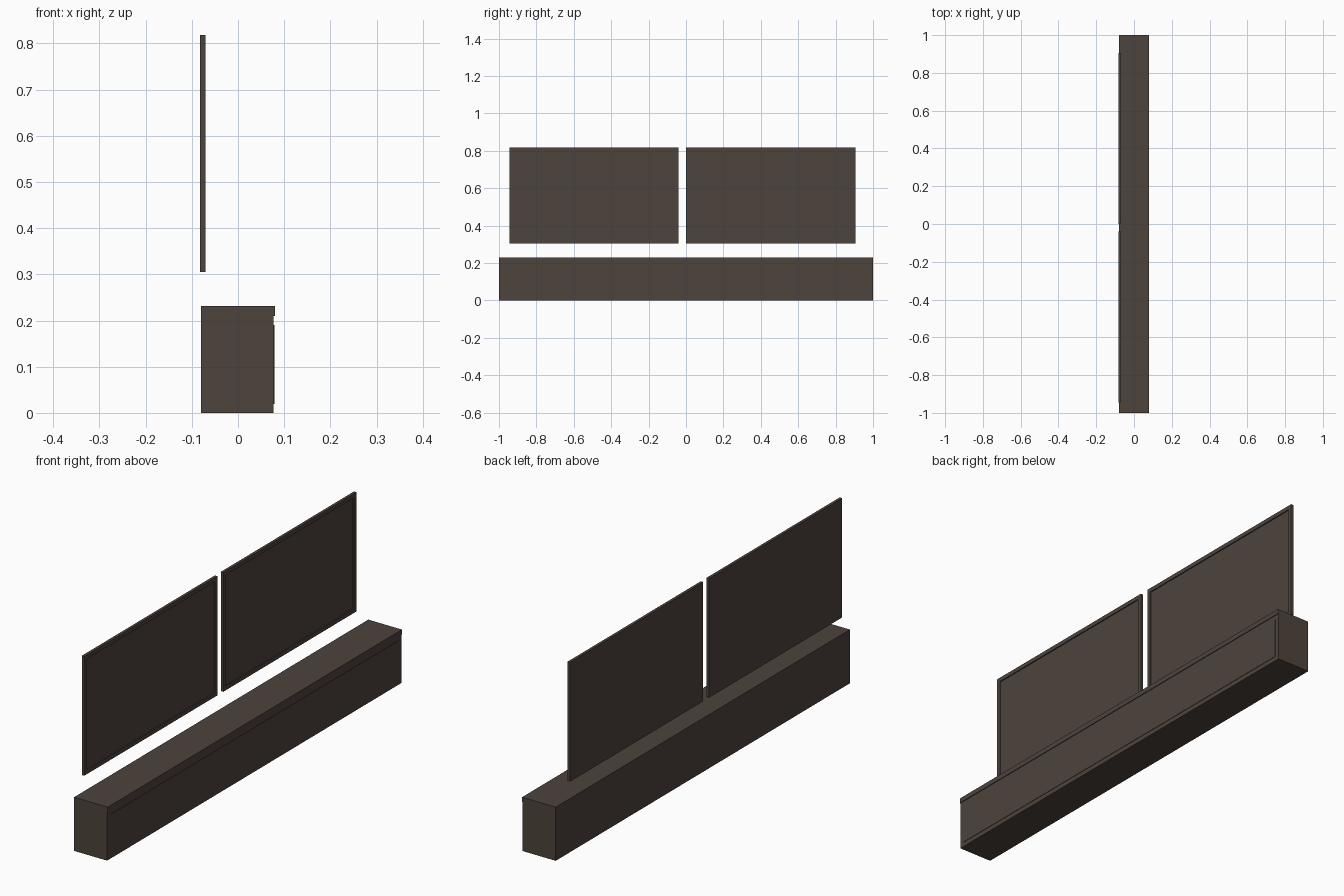
import bpy
import bmesh
from mathutils import Vector

cube = bpy.data.objects.get("Cube")
if cube:
    bpy.data.objects.remove(cube, do_unlink=True)

brown = bpy.data.materials.new("dark brown")
brown.use_nodes = True
colour = (0.075, 0.056, 0.045, 1)
brown.diffuse_color = colour
brown.node_tree.nodes["Principled BSDF"].inputs["Base Color"].default_value = colour


def box(name, low, high, border=0, depth=0):
    """Box between two corners, with an optional inset panel on its +x face."""
    low, high = Vector(low), Vector(high)
    bm = bmesh.new()
    bmesh.ops.create_cube(bm, size=1)
    bmesh.ops.scale(bm, vec=high - low, verts=bm.verts)
    bmesh.ops.translate(bm, vec=(low + high) / 2, verts=bm.verts)
    if border:
        face = max(bm.faces, key=lambda f: f.calc_center_median().x)
        bmesh.ops.inset_region(bm, faces=[face], thickness=border)
        # Step the panel in or out with its own thin side walls
        bmesh.ops.inset_region(bm, faces=[face], thickness=0.0005, depth=depth)
    mesh = bpy.data.meshes.new(name)
    bm.to_mesh(mesh)
    bm.free()
    mesh.materials.append(brown)
    obj = bpy.data.objects.new(name, mesh)
    bpy.context.collection.objects.link(obj)
    return obj


# Long base beam with a slightly raised panel on its side
box("base_beam", (-0.08, -1, 0), (0.077, 1, 0.21), border=0.027, depth=0.0015)

# Cap that overhangs the panelled side
box("top_cap", (-0.08, -1, 0.21), (0.08, 1, 0.231))

# Two upright boards with recessed fields
for name, start in (("front_board", -0.945), ("back_board", 0.0)):
    box(name, (-0.082, start, 0.305), (-0.07, start + 0.905, 0.818),
        border=0.025, depth=-0.004)
